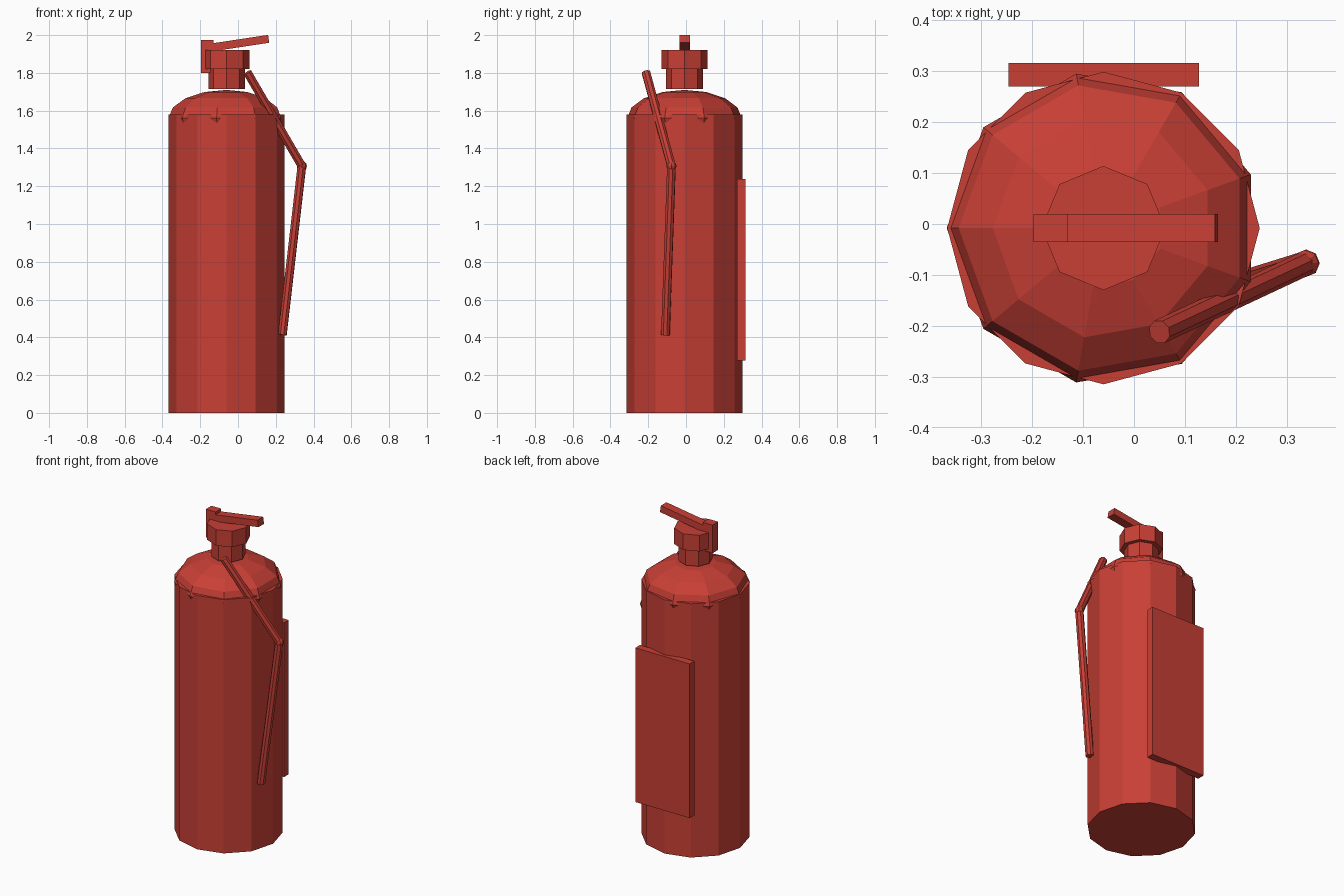
import bpy
from math import radians, pi
from mathutils import Vector, Matrix

cube = bpy.data.objects.get("Cube")
if cube:
    bpy.data.objects.remove(cube, do_unlink=True)

red = bpy.data.materials.new("extinguisher red")
red.use_nodes = True
colour = (0.58, 0.05, 0.036, 1)
red.diffuse_color = colour
red.node_tree.nodes["Principled BSDF"].inputs["Base Color"].default_value = colour

CX, CY = -0.06, -0.008   # tank axis


def finish(name):
    ob = bpy.context.object
    ob.name = name
    ob.data.materials.append(red)
    return ob


def place(ob, matrix):
    """Bake a transform into the mesh."""
    ob.data.transform(matrix)
    ob.data.update()


def prism(name, sides, radius, z0, z1):
    """Upright prism on the tank axis with a corner on +x."""
    bpy.ops.mesh.primitive_cylinder_add(vertices=sides, radius=radius, depth=z1 - z0)
    ob = finish(name)
    place(ob, Matrix.Translation((CX, CY, (z0 + z1) / 2)))


def box(name, low, high, tilt=0):
    low, high = Vector(low), Vector(high)
    bpy.ops.mesh.primitive_cube_add(size=1)
    ob = finish(name)
    place(ob, Matrix.Translation((low + high) / 2)
          @ Matrix.Rotation(tilt, 4, 'Y')
          @ Matrix.Diagonal((*(high - low), 1)))


def rod(name, start, end, radius):
    start, end = Vector(start), Vector(end)
    axis = end - start
    bpy.ops.mesh.primitive_cylinder_add(vertices=8, radius=radius, depth=axis.length)
    ob = finish(name)
    place(ob, Matrix.Translation((start + end) / 2)
          @ axis.to_track_quat('Z', 'Y').to_matrix().to_4x4())


# Tank, valve neck and valve cap
prism("tank", 12, 0.307, 0, 1.58)
prism("valve_neck", 8, 0.097, 1.715, 1.82)
prism("valve_cap", 8, 0.122, 1.82, 1.92)

# Shoulder: flattened nine-sided sphere whose corners poke through the tank
bpy.ops.mesh.primitive_uv_sphere_add(segments=9, ring_count=8, radius=1)
shoulder = finish("shoulder")
place(shoulder, Matrix.Translation((CX, CY, 1.56))
      @ Matrix.Diagonal((0.308, 0.308, 0.15, 1))
      @ Matrix.Rotation(pi / 2, 4, 'Z'))

# Lever and its bracket
box("lever_bracket", (-0.197, -0.035, 1.80), (-0.13, 0.02, 1.975))
box("lever", (-0.135, -0.035, 1.937), (0.164, 0.02, 1.979), radians(-8.6))

# Hose in two straight runs with a ball joint
elbow = (0.338, -0.077, 1.307)
rod("upper_hose", (0.05, -0.212, 1.802), elbow, 0.024)
rod("lower_hose", elbow, (0.235, -0.109, 0.413), 0.024)
bpy.ops.mesh.primitive_uv_sphere_add(segments=8, ring_count=6, radius=0.027)
place(finish("hose_joint"), Matrix.Translation(elbow))

# Wall mounting plate at the back
box("mounting_plate", (-0.247, 0.27, 0.277), (0.128, 0.316, 1.237))
